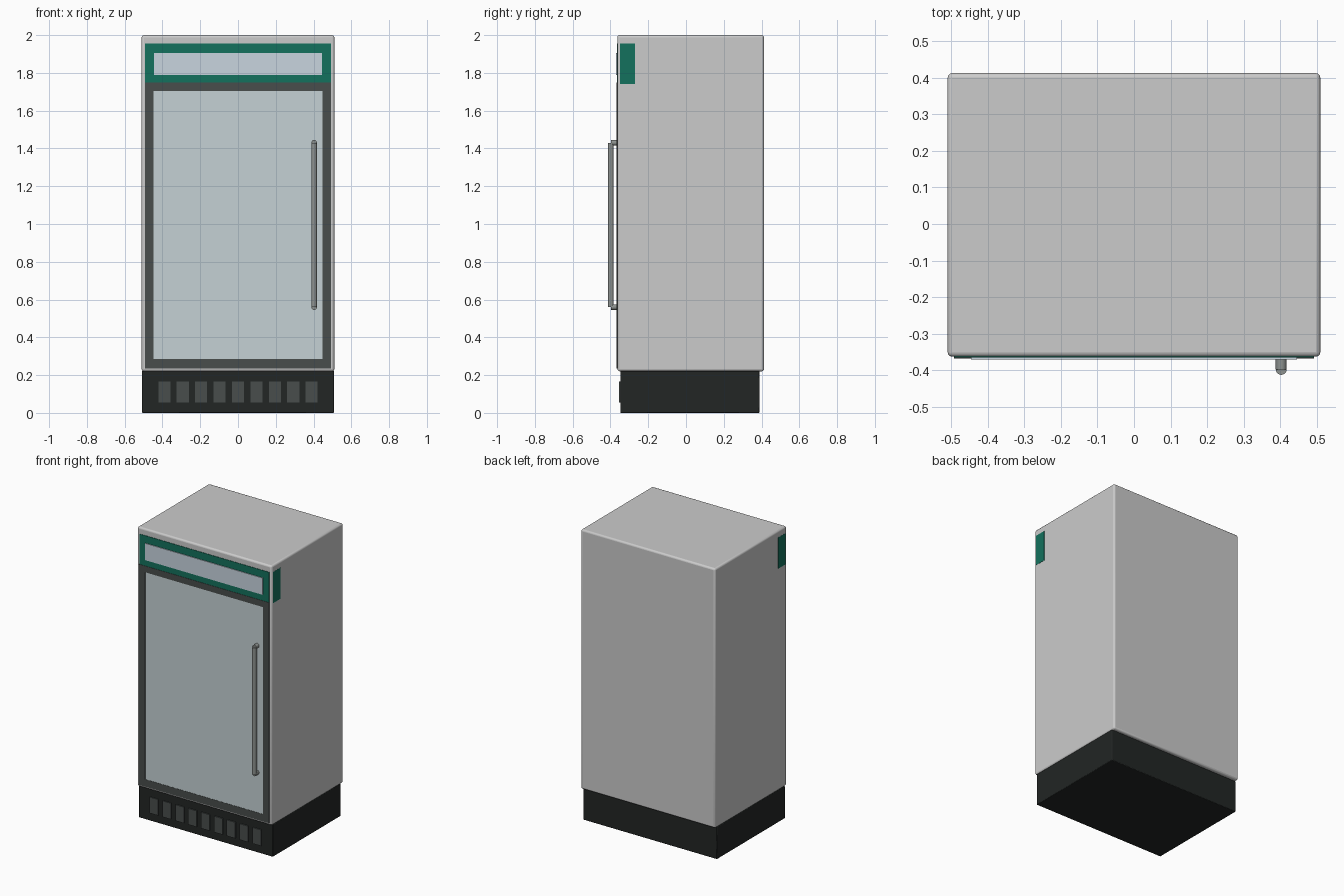
import bpy, bmesh, math

if "Cube" in bpy.data.objects:
    bpy.data.objects.remove(bpy.data.objects["Cube"])


def material(name, rgb):
    m = bpy.data.materials.new(name)
    m.diffuse_color = (*rgb, 1)
    m.use_nodes = True
    m.node_tree.nodes["Principled BSDF"].inputs["Base Color"].default_value = m.diffuse_color
    return m


CABINET = material("cabinet_paint", (0.64, 0.64, 0.62))
DARK = material("dark_plastic", (0.016, 0.019, 0.018))
GASKET = material("frame_grey", (0.065, 0.075, 0.072))
GREEN = material("sign_green", (0.007, 0.165, 0.11))
GLASS = material("glass", (0.56, 0.64, 0.66))
LIGHT = material("sign_panel", (0.58, 0.66, 0.74))
METAL = material("handle_metal", (0.27, 0.29, 0.28))


def finish(name, bm, mat, bevel=0, segments=3):
    mesh = bpy.data.meshes.new(name)
    bmesh.ops.recalc_face_normals(bm, faces=bm.faces[:])
    bm.to_mesh(mesh)
    bm.free()
    ob = bpy.data.objects.new(name, mesh)
    bpy.context.collection.objects.link(ob)
    mesh.materials.append(mat)
    if bevel:
        mod = ob.modifiers.new("bevel", 'BEVEL')
        mod.width, mod.segments = bevel, segments
    bpy.ops.object.select_all(action='DESELECT')
    ob.select_set(True)
    bpy.context.view_layer.objects.active = ob
    bpy.ops.object.shade_smooth_by_angle(angle=math.radians(35))
    return ob


def box(name, lo, hi, mat, bevel=0, segments=3):
    bm = bmesh.new()
    bmesh.ops.create_cube(bm, size=1)
    for v in bm.verts:
        v.co = [(a + b) / 2 + c * (b - a) for a, b, c in zip(lo, hi, v.co)]
    return finish(name, bm, mat, bevel, segments)


def frame(name, outer, inner, y0, y1, mat):
    """Rectangular ring in the xz plane; outer/inner = (half width, z low, z high)."""
    bm = bmesh.new()
    rings = []
    for (w, z0, z1), y in ((outer, y0), (inner, y0), (inner, y1), (outer, y1)):
        rings.append([bm.verts.new((x, y, z)) for x, z in
                      ((-w, z0), (w, z0), (w, z1), (-w, z1))])
    for r in range(4):
        a, b = rings[r], rings[(r + 1) % 4]
        for i in range(4):
            j = (i + 1) % 4
            bm.faces.new((a[i], a[j], b[j], b[i]))
    return finish(name, bm, mat)


def cylinder(name, centre, radius, length, mat, along_y=False):
    bm = bmesh.new()
    bmesh.ops.create_cone(bm, cap_ends=True, segments=20, radius1=radius,
                          radius2=radius, depth=length)
    for v in bm.verts:
        x, y, z = v.co
        if along_y:
            y, z = z, -y
        v.co = (x + centre[0], y + centre[1], z + centre[2])
    return finish(name, bm, mat)


# Cabinet body and plinth
box("cabinet", (-0.51, -0.363, 0.22), (0.51, 0.413, 2.0), CABINET, 0.012)
box("base", (-0.508, -0.348, 0), (0.508, 0.39, 0.222), DARK, 0.004, 2)

# Ventilation slats across the plinth
for i in range(9):
    x = (i - 4) * 0.0975
    box(f"vent_{i + 1}", (x - 0.032, -0.355, 0.055), (x + 0.032, -0.34, 0.165), GASKET)

# Glass door
frame("door_frame", (0.493, 0.235, 1.748), (0.447, 0.285, 1.705), -0.368, -0.35, GASKET)
box("door_glass", (-0.447, -0.3665, 0.285), (0.447, -0.352, 1.705), GLASS)

# Sign band with light panel and wrap-around side pieces
box("sign_band", (-0.493, -0.366, 1.748), (0.493, -0.35, 1.955), GREEN)
box("sign_light_panel", (-0.446, -0.371, 1.79), (0.446, -0.36, 1.905), LIGHT)
for side, s in (("left", -1), ("right", 1)):
    xs = sorted((s * 0.5, s * 0.511))
    box(f"sign_side_{side}", (xs[0], -0.35, 1.742), (xs[1], -0.27, 1.955), GREEN)

# Door handle: upright bar on two posts
cylinder("handle_bar", (0.403, -0.398, 0.995), 0.015, 0.87, METAL)
for n, z in (("lower", 0.56), ("upper", 1.43)):
    cylinder(f"handle_post_{n}", (0.403, -0.379, z), 0.015, 0.038, METAL, along_y=True)
